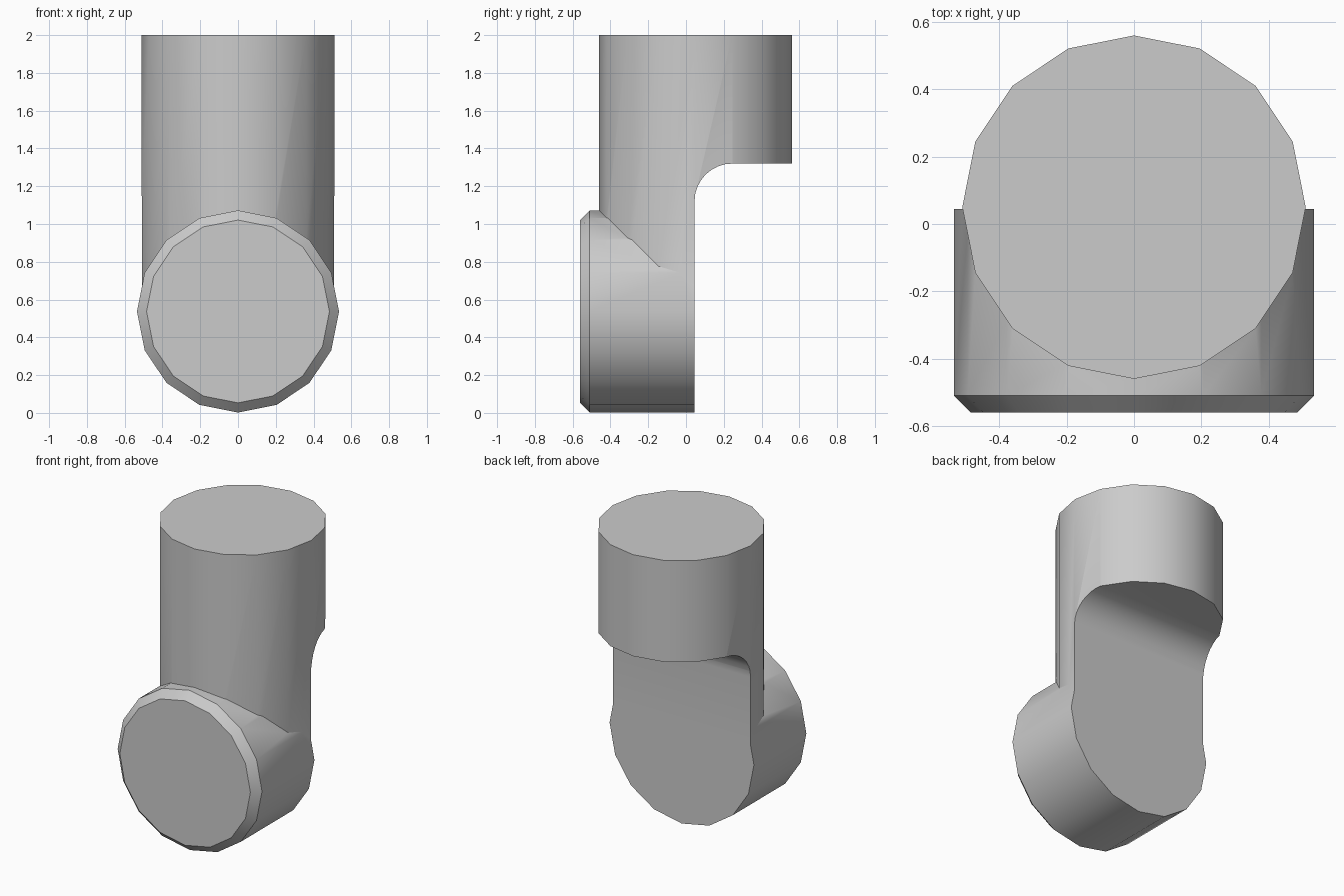
import bpy, bmesh, math
from mathutils import Matrix

cube = bpy.data.objects.get("Cube")
if cube:
    bpy.data.objects.remove(cube, do_unlink=True)

SIDES = 16
BACK = 0.045      # flat mounting face
LEDGE = 1.32      # underside of the upper shaft
FILLET = 0.2

grey = bpy.data.materials.new("plain_grey")
grey.use_nodes = True
colour = (0.6, 0.6, 0.6, 1)
grey.diffuse_color = colour
grey.node_tree.nodes["Principled BSDF"].inputs["Base Color"].default_value = colour


def make_object(name, bm):
    bmesh.ops.recalc_face_normals(bm, faces=bm.faces[:])
    mesh = bpy.data.meshes.new(name)
    bm.to_mesh(mesh)
    bm.free()
    mesh.materials.append(grey)
    obj = bpy.data.objects.new(name, mesh)
    bpy.context.collection.objects.link(obj)
    return obj


def cylinder(bm, radius, length, matrix):
    bmesh.ops.create_cone(bm, cap_ends=True, segments=SIDES, radius1=radius,
                          radius2=radius, depth=length, matrix=matrix)


def boolean(obj, other, operation):
    mod = obj.modifiers.new(operation.lower(), 'BOOLEAN')
    mod.operation = operation
    mod.solver = 'EXACT'
    mod.object = other
    bpy.context.view_layer.objects.active = obj
    bpy.ops.object.modifier_apply(modifier=mod.name)
    bpy.data.objects.remove(other, do_unlink=True)


# Upright shaft, its lower end buried in the round head
bm = bmesh.new()
cylinder(bm, 0.51, 1.4, Matrix.Translation((0, 0.05, 1.3)))
body = make_object("pin_body", bm)

# Round head lying along y, with a chamfered front rim
bm = bmesh.new()
front, rear = -0.56, 0.3
cylinder(bm, 0.535, rear - front, Matrix.Translation((0, (front + rear) / 2, 0.537))
         @ Matrix.Rotation(math.pi / 2, 4, 'X'))
rim = [e for e in bm.edges if all(v.co.y < front + 0.01 for v in e.verts)]
bmesh.ops.bevel(bm, geom=rim, offset=0.05, offset_type='OFFSET', segments=1,
                affect='EDGES')
boolean(body, make_object("round_head", bm), 'UNION')

# Cut the back flat, with a fillet under the upper shaft
bm = bmesh.new()
profile = [(BACK, -1), (1, -1), (1, LEDGE)]
for i in range(9):
    a = math.pi / 2 + math.pi / 2 * i / 8
    profile.append((BACK + FILLET + FILLET * math.cos(a),
                    LEDGE - FILLET + FILLET * math.sin(a)))
face = bm.faces.new([bm.verts.new((-1, y, z)) for y, z in profile])
extruded = bmesh.ops.extrude_face_region(bm, geom=[face])
bmesh.ops.translate(bm, vec=(2, 0, 0),
                    verts=[g for g in extruded["geom"] if isinstance(g, bmesh.types.BMVert)])
cutter = make_object("back_cutter", bm)
cutter.hide_render = True
boolean(body, cutter, 'DIFFERENCE')

# Smooth sides, crisp rims
bpy.ops.object.select_all(action='DESELECT')
body.select_set(True)
bpy.context.view_layer.objects.active = body
bpy.ops.object.shade_smooth_by_angle(angle=math.radians(30))
